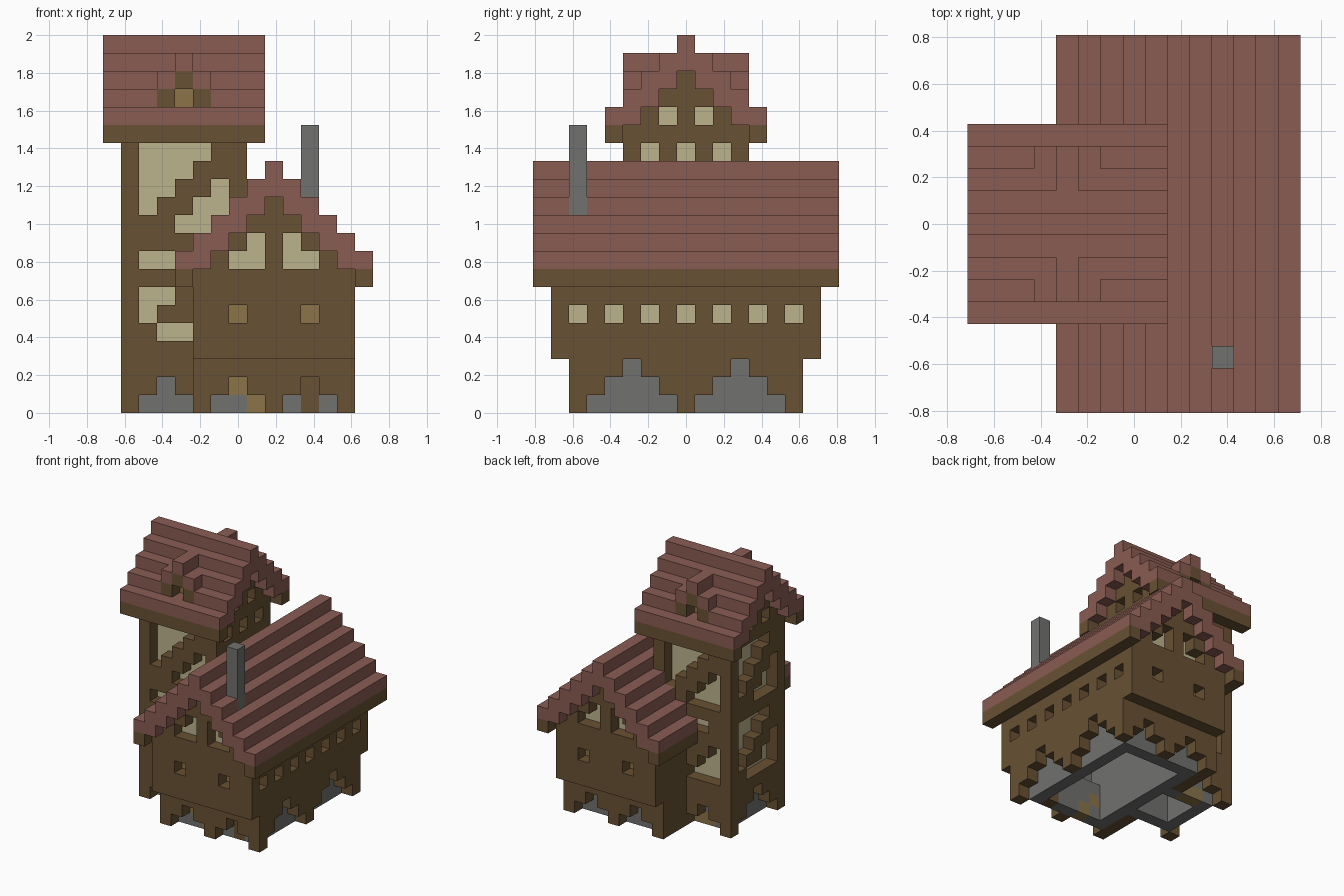
import bpy
import bmesh

default = bpy.data.objects.get("Cube")
if default:
    bpy.data.objects.remove(default, do_unlink=True)

UNIT = 2 / 21          # edge of one building block
ORIGIN = (-7.5, -8.5, 0)


def linear(value):
    value /= 255
    return value / 12.92 if value <= 0.04045 else ((value + 0.055) / 1.055) ** 2.4


def material(name, *rgb):
    mat = bpy.data.materials.new(name)
    colour = [linear(c) for c in rgb] + [1]
    mat.diffuse_color = colour
    mat.use_nodes = True
    mat.node_tree.nodes["Principled BSDF"].inputs["Base Color"].default_value = colour
    return mat


PALETTE = {
    "timber": material("dark_timber", 104, 81, 51),
    "plank": material("light_timber", 140, 116, 73),
    "plaster": material("cream_plaster", 188, 179, 140),
    "stone": material("grey_stone", 113, 113, 112),
    "tile": material("red_tile", 138, 92, 83),
}
COLOURS = list(PALETTE)
blocks = {}            # cell -> (part, colour)


def span(r):
    return (r,) if isinstance(r, int) else range(r[0], r[1] + 1)


def cells(xs, ys, zs):
    return [(x, y, z) for x in span(xs) for y in span(ys) for z in span(zs)]


def fill(part, colour, xs, ys, zs):
    for c in cells(xs, ys, zs):
        blocks[c] = (part, colour)


def clear(xs, ys, zs):
    for c in cells(xs, ys, zs):
        blocks.pop(c, None)


def opening(part, colour, cell, inward):
    """Remove an outer block and colour the infill behind it."""
    blocks.pop(cell, None)
    blocks[tuple(a + b for a, b in zip(cell, inward))] = (part, colour)


# House: timber shell around a hollow stone core
fill("house_walls", "timber", (5, 13), (2, 14), (0, 2))
fill("house_walls", "timber", (5, 13), (1, 15), (3, 7))
fill("house_core", "stone", (6, 12), (3, 13), (0, 2))
fill("house_core", "stone", (6, 12), (2, 14), (3, 7))
for n in range(4):
    fill("house_walls", "timber", (6 + n, 12 - n), (1, 15), 8 + n)
    fill("house_core", "stone", (6 + n, 12 - n), (2, 14), 8 + n)
    if n < 3:
        clear((7 + n, 11 - n), (3, 13), 8 + n)
clear((7, 11), (4, 12), (0, 2))
clear((7, 11), (3, 13), (3, 7))

# House roof: stepped courses and timber eaves
for x in (4, 14):
    fill("house_eaves", "timber", x, (0, 16), 7)
for n in range(6):
    for x in (4 + n, min(5 + n, 9)):
        for side in (x, 18 - x):
            fill("house_roof", "tile", side, (0, 16), 8 + n)

# House gable ends: windows and low arches
for end, step in ((1, 1), (15, -1)):
    inward = (0, step, 0)
    for x, z in ((7, 8), (8, 8), (8, 9)):
        for side in (x, 18 - x):
            opening("house_infill", "plaster", (side, end, z), inward)
    for x in (7, 11):
        opening("house_infill", "plank", (x, end, 5), inward)
        for dx, z in ((-1, 0), (0, 0), (1, 0), (0, 1)):
            opening("house_core", "stone", (x + dx, end + step, z), inward)
fill("front_door", "plank", 7, 3, 1)
fill("front_door", "plank", 8, 3, 0)
fill("front_post", "timber", 11, 3, (0, 1))

# House long side: window row and two stepped arches
for y in range(2, 15, 2):
    opening("house_infill", "plaster", (13, y, 5), (-1, 0, 0))
for centre in (5, 11):
    for z in range(3):
        for y in range(centre - 2 + z, centre + 3 - z):
            opening("house_core", "stone", (13, y, z), (-1, 0, 0))

# Tower: sunk into the house below its roof, free standing above
fill("tower_walls", "timber", (1, 4), (5, 11), (0, 6))
fill("tower_core", "stone", (2, 5), (6, 10), (0, 6))
fill("tower_walls", "timber", (1, 7), (5, 11), (7, 15))
fill("tower_core", "stone", (2, 6), (6, 10), (7, 15))
clear((3, 5), (7, 9), (0, 13))
for n in range(3):
    fill("tower_walls", "timber", (1, 7), (6 + n, 10 - n), 16 + n)

# Tower roof: ridge runs across the house ridge
for y in (4, 12):
    fill("tower_eaves", "timber", (0, 8), y, 15)
for n in range(5):
    for y in (4 + n, min(5 + n, 8)):
        for side in (y, 16 - y):
            fill("tower_roof", "tile", (0, 8), side, 16 + n)

# Tower panels: X marks plaster, rows go downward from the given height
BRACE = ("XXXX.", "XXX..", "XX..X", "X..XX", "..XXX")
LOW_BRACE = ("XXXX.", ".....", "XX..X", "X..XX", ".XXXX")
SIDE_BRACE = ("XXXX.", "XXX..", "XX..X", "X..XX", ".XXXX")


def panel(rows, top, place, inward):
    for r, row in enumerate(rows):
        for u, mark in enumerate(row):
            x, y = place(u)
            hidden = top - r < 8 and x > 4
            if mark == "X" and not hidden:
                opening("tower_infill", "plaster", (x, y, top - r), inward)


def front(u):
    return 2 + u, 5


def back(u):
    return 6 - u, 11


def outer(u):
    return 1, 10 - u


for place, low, inward in ((front, LOW_BRACE, (0, 1, 0)), (back, LOW_BRACE, (0, -1, 0)),
                           (outer, SIDE_BRACE, (1, 0, 0))):
    panel(BRACE, 14, place, inward)
    panel(low, 8, place, inward)

# Tower small windows
for y in (6, 8, 10):
    opening("tower_infill", "plaster", (7, y, 14), (-1, 0, 0))
for x, step in ((1, 1), (7, -1)):
    for y in (7, 9):
        opening("tower_infill", "plaster", (x, y, 16), (step, 0, 0))

# Tower base arches and back door
for y, step, colour in ((5, 1, "stone"), (11, -1, "plank")):
    for x, z in ((2, 0), (3, 0), (4, 0), (3, 1)):
        opening("tower_base", colour if x > 2 and z == 0 else "stone", (x, y, z), (0, step, 0))
for z in range(3):
    for y in range(6 + z, 11 - z):
        opening("tower_base", "stone", (1, y, z), (1, 0, 0))

# Dormers on both slopes of the tower roof
for y, step in ((5, 1), (11, -1)):
    fill("dormers", "timber", (3, 5), y, 17)
    opening("dormers", "plank", (4, y, 17), (0, step, 0))
    fill("dormers", "tile", (3, 5), y, 18)
    fill("dormers", "timber", 4, y, 18)
    for depth in (y, y + step):
        fill("dormers", "tile", 4, depth, 19)

# Chimney
fill("chimney", "stone", 11, 2, (11, 15))


# Turn every part into a mesh of its exposed block faces
def build(part):
    bm = bmesh.new()
    corners = {}

    def vert(p):
        if p not in corners:
            corners[p] = bm.verts.new([(a + o) * UNIT for a, o in zip(p, ORIGIN)])
        return corners[p]

    for cell, (owner, colour) in blocks.items():
        if owner != part:
            continue
        for axis in range(3):
            for side in (0, 1):
                near = list(cell)
                near[axis] += 2 * side - 1
                if tuple(near) in blocks:
                    continue
                loop = []
                for a, b in ((0, 0), (1, 0), (1, 1), (0, 1)):
                    p = list(cell)
                    p[axis] += side
                    p[(axis + 1) % 3] += a
                    p[(axis + 2) % 3] += b
                    loop.append(vert(tuple(p)))
                face = bm.faces.new(loop if side else loop[::-1])
                face.material_index = COLOURS.index(colour)
    mesh = bpy.data.meshes.new(part)
    for mat in PALETTE.values():
        mesh.materials.append(mat)
    bm.to_mesh(mesh)
    bm.free()
    bpy.context.collection.objects.link(bpy.data.objects.new(part, mesh))


for name in sorted({owner for owner, _ in blocks.values()}):
    build(name)
